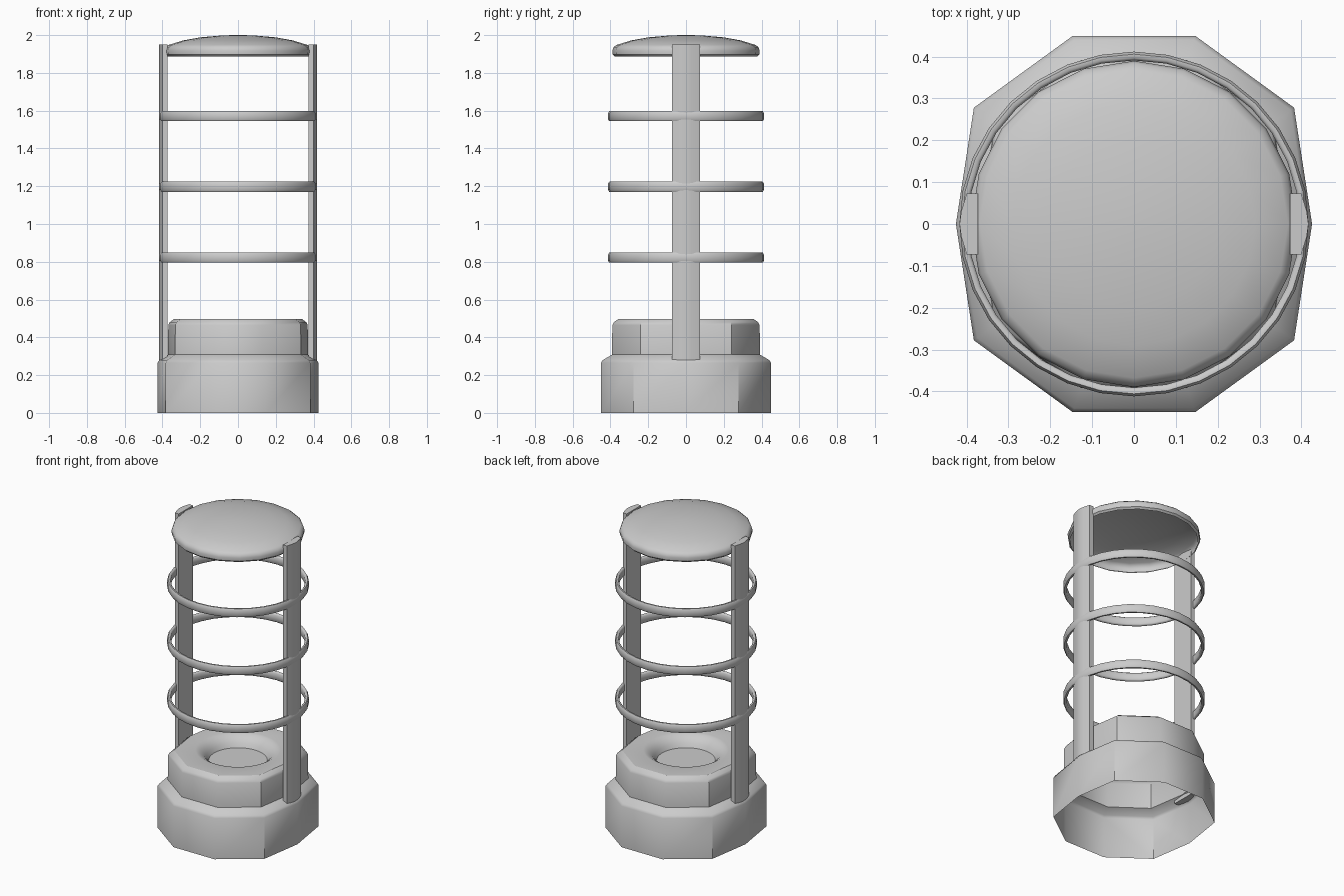
import bpy, math

if "Cube" in bpy.data.objects:
    bpy.data.objects.remove(bpy.data.objects["Cube"])

SIDES = 10


def finish(name, verts, faces, angle):
    mesh = bpy.data.meshes.new(name)
    mesh.from_pydata(verts, [], faces)
    mesh.update()
    ob = bpy.data.objects.new(name, mesh)
    bpy.context.collection.objects.link(ob)
    bpy.ops.object.select_all(action='DESELECT')
    ob.select_set(True)
    bpy.context.view_layer.objects.active = ob
    bpy.ops.object.shade_smooth_by_angle(angle=math.radians(angle))
    return ob


def circle(r, z, n, sx=1.0):
    return [(sx * r * math.cos(2 * math.pi * i / n), r * math.sin(2 * math.pi * i / n), z)
            for i in range(n)]


def decagon(r, z, sub=1):
    # ten corners, with the two side corners pulled in
    c = circle(r, z, SIDES)
    c = [(x * (0.9 if i % 5 == 0 else 1), y, z) for i, (x, y, z) in enumerate(c)]
    out = []
    for i, a in enumerate(c):
        b = c[(i + 1) % SIDES]
        out += [tuple(p + (q - p) * k / sub for p, q in zip(a, b)) for k in range(sub)]
    return out


def loft(name, loops, angle=40, closed=False, cap=False):
    n = len(loops[0])
    verts = [v for lp in loops for v in lp]
    faces = []
    m = len(loops)
    for j in range(m if closed else m - 1):
        k = (j + 1) % m
        for i in range(n):
            h = (i + 1) % n
            faces.append((j * n + i, j * n + h, k * n + h, k * n + i))
    if cap:
        faces.append(tuple((m - 1) * n + i for i in range(n)))
    return finish(name, verts, faces, angle)


# Hollow stepped base
loft("base", [decagon(r, z) for r, z in
              [(0.473, 0), (0.473, 0.265), (0.463, 0.28), (0.412, 0.308),
               (0.410, 0.465), (0.402, 0.48), (0.375, 0.498)]])

# Flat top of the base with a round dish sunk into it
dish = [decagon(0.375, 0.498, 4)]
dish += [circle(r, z, 40) for r, z in
         [(0.25, 0.498), (0.23, 0.493), (0.205, 0.477), (0.185, 0.455),
          (0.172, 0.43)]]
loft("dish", dish, 35, cap=True)

# Guard rings
section = [(0.391, -0.02), (0.397, -0.027), (0.406, -0.027), (0.412, -0.017),
           (0.412, 0.017), (0.406, 0.027), (0.397, 0.027), (0.391, 0.02)]
for i, z in enumerate((0.822, 1.197, 1.571)):
    loft(f"guard_ring_{i + 1}", [circle(r, z + dz, 32, 1.013) for r, dz in section], 50, closed=True)

# Side straps with a slightly bowed outer face
for side, s in (("left", -1), ("right", 1)):
    prof = [(0.373, -0.073), (0.400, -0.073), (0.413, -0.03), (0.417, 0),
            (0.413, 0.03), (0.400, 0.073), (0.373, 0.073)]
    prof = [(s * x, s * y) for x, y in prof]
    n = len(prof)
    verts = [(x, y, z) for z in (0.28, 1.95) for x, y in prof]
    faces = [(i, (i + 1) % n, (i + 1) % n + n, i + n) for i in range(n)]
    faces += [tuple(reversed(range(n))), tuple(range(n, 2 * n))]
    finish(side + "_strap", verts, faces, 30)

# Domed cap, open underneath
cap = [(0.376, 1.886), (0.388, 1.897), (0.390, 1.918), (0.384, 1.936), (0.368, 1.948),
       (0.29, 1.972), (0.20, 1.988), (0.10, 1.997), (0.03, 2.0)]
loft("cap", [circle(r, z, 20) for r, z in cap], 40, cap=True)
